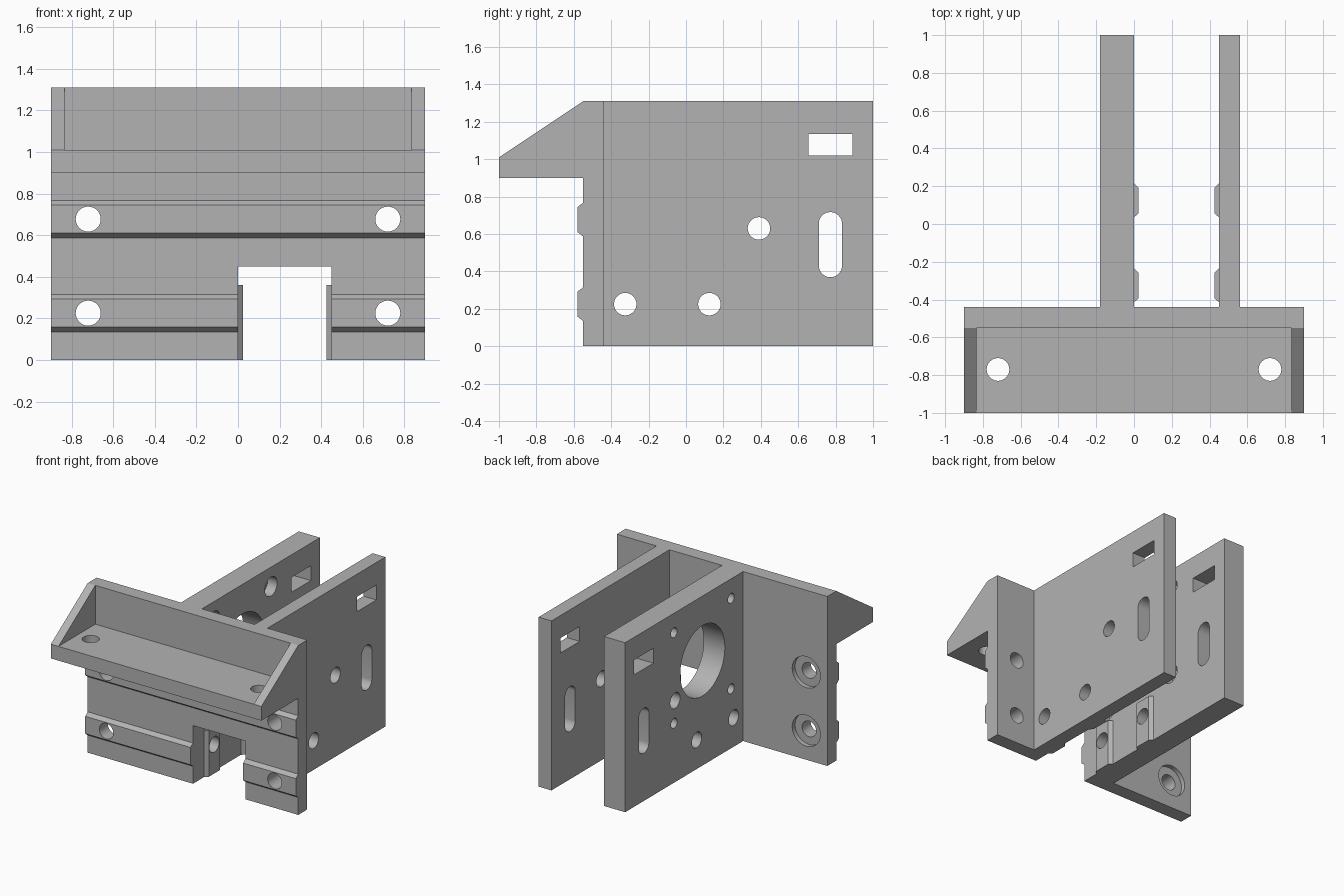
import bpy, bmesh, math
from mathutils import Vector

cube = bpy.data.objects.get("Cube")
if cube:
    bpy.data.objects.remove(cube, do_unlink=True)

grey = bpy.data.materials.new("plain grey")
grey.use_nodes = True
colour = (0.45, 0.45, 0.45, 1)
grey.diffuse_color = colour
grey.node_tree.nodes["Principled BSDF"].inputs["Base Color"].default_value = colour


def prism(name, profile, axis, lo, hi):
    """Extrude a closed profile along an axis: x takes (y, z), y takes (x, z), z takes (x, y)."""
    place = {"x": lambda a, b, t: (t, a, b),
             "y": lambda a, b, t: (a, t, b),
             "z": lambda a, b, t: (a, b, t)}[axis]
    bm = bmesh.new()
    face = bm.faces.new([bm.verts.new(place(a, b, lo)) for a, b in profile])
    out = bmesh.ops.extrude_face_region(bm, geom=[face])
    verts = [v for v in out["geom"] if isinstance(v, bmesh.types.BMVert)]
    bmesh.ops.translate(bm, verts=verts, vec=Vector(place(0, 0, hi - lo)))
    bmesh.ops.recalc_face_normals(bm, faces=bm.faces)
    mesh = bpy.data.meshes.new(name)
    bm.to_mesh(mesh)
    bm.free()
    mesh.materials.append(grey)
    obj = bpy.data.objects.new(name, mesh)
    bpy.context.scene.collection.objects.link(obj)
    return obj


def rect(a0, a1, b0, b1):
    return [(a0, b0), (a1, b0), (a1, b1), (a0, b1)]


def slot(a, b, r, half=0, n=48):
    """Circle, or an upright slot when half is above zero."""
    angles = [2 * math.pi * (i + 0.5) / n for i in range(n)]
    return [(a + r * math.cos(t), b + r * math.sin(t) + math.copysign(half, math.sin(t)))
            for t in angles]


def combine(obj, tools, operation):
    """Apply booleans one after another and drop the tools."""
    for tool in tools:
        tool.hide_render = True
        mod = obj.modifiers.new("boolean", "BOOLEAN")
        mod.operation = operation
        mod.solver = "EXACT"
        mod.object = tool
    graph = bpy.context.evaluated_depsgraph_get()
    graph.update()
    mesh = bpy.data.meshes.new_from_object(obj.evaluated_get(graph))
    obj.modifiers.clear()
    obj.data = mesh
    for tool in tools:
        bpy.data.objects.remove(tool, do_unlink=True)


def finish(obj):
    obj.data.materials.clear()
    obj.data.materials.append(grey)
    obj.data.polygons.foreach_set("material_index", [0] * len(obj.data.polygons))
    obj.data.shade_smooth()
    obj.data.set_sharp_from_angle(angle=math.radians(25))


def ridge(centre, base, tip):
    """Chamfered rail outline: (along, out) points."""
    return [(centre - 0.09, base), (centre - 0.067, tip),
            (centre + 0.067, tip), (centre + 0.09, base)]


WIDTH, BACK, FRONT, TOP = 0.9, -0.44, -0.55, 1.31
SHELF_LOW, SHELF_TOP = 0.9, 1.01
RAILS_Z = (0.225, 0.677)
RAILS_Y = (-0.325, 0.125)

# Front wall with shelf and two horizontal rails as one section
section = [(BACK, 0), (FRONT, 0)]
for z in RAILS_Z:
    section += [(out, along) for along, out in ridge(z, FRONT, -0.58)]
section += [(FRONT, SHELF_LOW), (-1, SHELF_LOW), (-1, SHELF_TOP),
            (FRONT, SHELF_TOP), (FRONT, TOP), (BACK, TOP)]
wall = prism("front_wall_and_shelf", section, "x", -WIDTH, WIDTH)

# Triangular gussets at the shelf ends
gusset = [(-1, SHELF_LOW), (BACK, SHELF_LOW), (BACK, TOP), (FRONT, TOP), (-1, SHELF_TOP)]
combine(wall, [prism("gusset", gusset, "x", *ends)
               for ends in ((-WIDTH, -0.835), (0.835, WIDTH))], "UNION")

# Notch, shelf holes, wall holes and the recesses behind one wing
cuts = [prism("notch_cutter", rect(0, 0.45, -0.2, 0.45), "y", -0.8, -0.2)]
for x in (-0.72, 0.72):
    cuts.append(prism("shelf_cutter", slot(x, -0.77, 0.06), "z", 0.8, 1.2))
    for z in RAILS_Z:
        cuts.append(prism("wall_cutter", slot(x, z, 0.06), "y", -0.7, -0.3))
        if x < 0:
            cuts.append(prism("recess_cutter", slot(x, z, 0.12), "y", BACK - 0.035, -0.3))
combine(wall, cuts, "DIFFERENCE")
finish(wall)


def side_plate(name, x0, x1, inner, tip):
    """Upright plate with two short rails on its inner face and shared openings."""
    plate = prism(name, rect(BACK, 1, 0, TOP), "x", x0, x1)
    sunk = inner + (inner - tip)
    rails = []
    for y in RAILS_Y:
        points = ridge(y, inner, tip)
        points = [(points[0][0], sunk)] + points + [(points[-1][0], sunk)]
        rails.append(prism("rail", [(out, along) for along, out in points], "z", 0, 0.36))
    combine(plate, rails, "UNION")
    outlines = [rect(0.655, 0.89, 1.02, 1.135), slot(0.772, 0.543, 0.062, 0.112),
                slot(0.39, 0.63, 0.06)]
    outlines += [slot(y, 0.225, 0.06) for y in RAILS_Y]
    combine(plate, [prism("opening_cutter", o, "x", x0 - 0.1, x1 + 0.1)
                    for o in outlines], "DIFFERENCE")
    return plate


# Thin plate on one side, thick motor plate on the other
thin = side_plate("thin_side_plate", 0.45, 0.56, 0.45, 0.425)
finish(thin)
thick = side_plate("thick_motor_plate", -0.18, 0, 0, 0.025)

# Motor bore and its four counterbored screw holes
CY, CZ = 0.055, 0.81
cuts = [prism("bore_cutter", slot(CY, CZ, 0.272, n=64), "x", -0.3, 0.1)]
for sy in (-1, 1):
    for sz in (-1, 1):
        y, z = CY + sy * 0.348, CZ + sz * 0.35
        cuts.append(prism("screw_cutter", slot(y, z, 0.038, n=32), "x", -0.3, 0.1))
        cuts.append(prism("head_cutter", slot(y, z, 0.074, n=32), "x", -0.08, 0.1))
combine(thick, cuts, "DIFFERENCE")
finish(thick)
